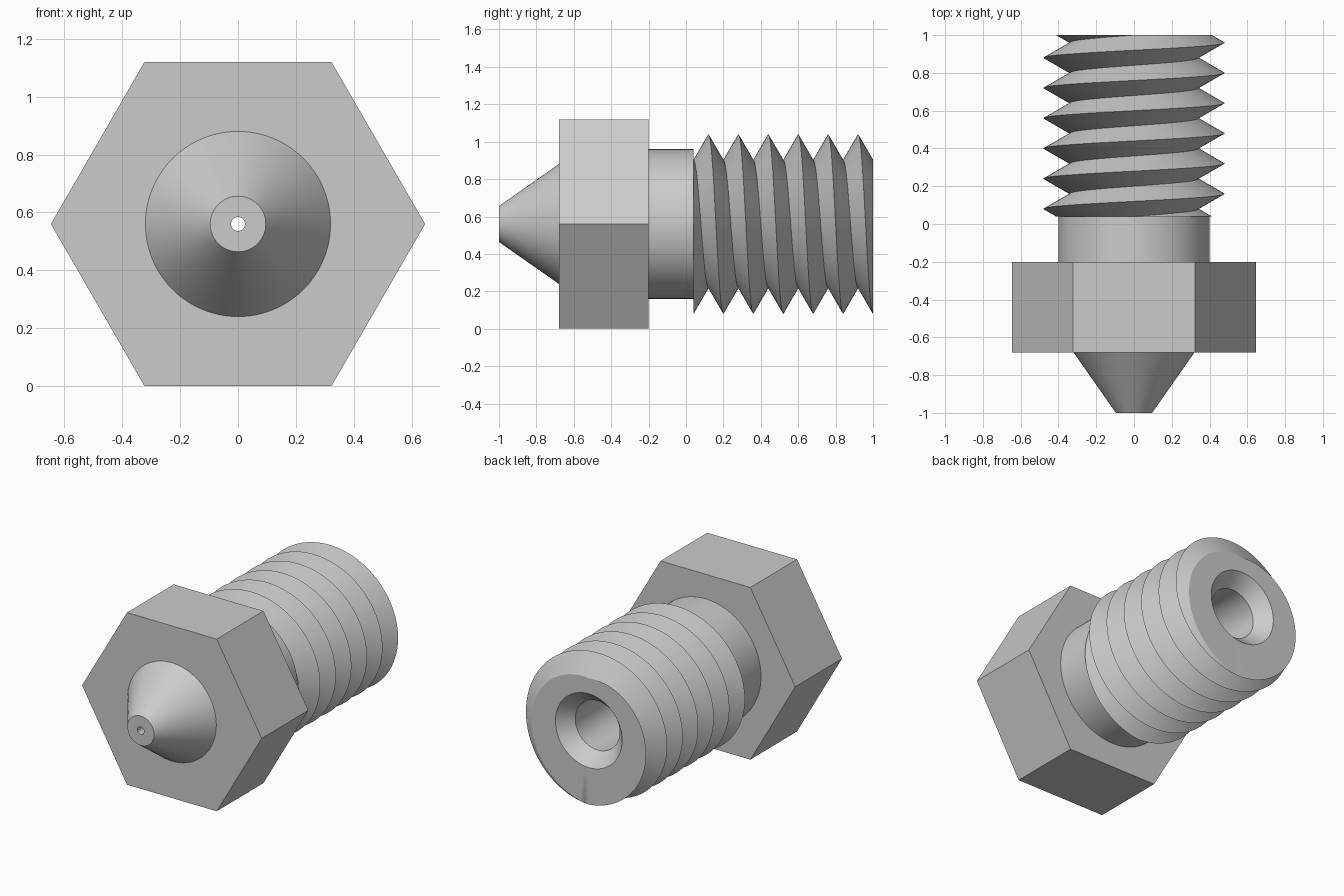
import bpy, bmesh, math

cube = bpy.data.objects.get("Cube")
if cube:
    bpy.data.objects.remove(cube, do_unlink=True)

TAU = 2 * math.pi
SIDES = 96
AXIS_HEIGHT = 0.56
PITCH, CREST, ROOT = 0.16, 0.48, 0.341
THREAD_START, THREAD_END = 0.04, 1.0

metal = bpy.data.materials.new("grey_metal")
metal.use_nodes = True
grey = (0.6, 0.6, 0.6, 1)
metal.diffuse_color = grey
shader = next(n for n in metal.node_tree.nodes if n.type == "BSDF_PRINCIPLED")
shader.inputs["Base Color"].default_value = grey


def ring(radius, y):
    return lambda a: (radius, y)


def hex_ring(y):
    """Hexagon outline with corners pointing to the sides."""
    step = TAU / 6
    return lambda a: (AXIS_HEIGHT / math.cos((a % step) - step / 2), y)


def thread_ring(y):
    """Helical line on the thread, held flat at both ends."""
    def point(a):
        turn = PITCH * a / TAU
        yy = min(max(y - turn, THREAD_START), THREAD_END)
        u = ((yy + turn) / PITCH) % 1
        return CREST - (CREST - ROOT) * 2 * min(u, 1 - u), yy
    return point


def sweep(name, rows):
    """Join rows of points around the y axis into a surface."""
    bm = bmesh.new()
    grid = []
    for row in rows:
        line = []
        for k in range(SIDES + 1):
            a = TAU * k / SIDES
            r, y = row(a)
            line.append(bm.verts.new((r * math.cos(a), y, r * math.sin(a))))
        grid.append(line)
    for low, high in zip(grid, grid[1:]):
        for k in range(SIDES):
            bm.faces.new((low[k], high[k], high[k + 1], low[k + 1]))
    bmesh.ops.remove_doubles(bm, verts=bm.verts, dist=1e-5)
    mesh = bpy.data.meshes.new(name)
    bm.to_mesh(mesh)
    bm.free()
    mesh.materials.append(metal)
    obj = bpy.data.objects.new(name, mesh)
    obj.location.z = AXIS_HEIGHT
    bpy.context.collection.objects.link(obj)
    return obj


half_turns = range(0, int(2 * (THREAD_END + 2 * PITCH) / PITCH) + 1)
parts = [
    # Tapered tip with a flat end around the outlet
    sweep("tip_cone", [ring(0.024, -1), ring(0.096, -1), ring(0.32, -0.68)]),
    # Hexagonal body
    sweep("hex_body", [ring(0.32, -0.68), hex_ring(-0.68),
                       hex_ring(-0.2), ring(0.4, -0.2)]),
    # Plain neck
    sweep("neck", [ring(0.4, -0.2), ring(0.4, THREAD_START)]),
    # Sharp helical thread with flat ends
    sweep("thread", [ring(0.4, THREAD_START)]
          + [thread_ring(j * PITCH / 2) for j in half_turns]
          + [ring(0.24, THREAD_END)]),
    # Countersunk bore narrowing to the outlet
    sweep("bore", [ring(0.24, 1), ring(0.16, 0.91), ring(0.16, -0.82),
                   ring(0.024, -0.9), ring(0.024, -1)]),
]

bpy.ops.object.select_all(action="DESELECT")
for part in parts:
    part.select_set(True)
bpy.context.view_layer.objects.active = parts[0]
bpy.ops.object.shade_smooth_by_angle(angle=math.radians(30))
